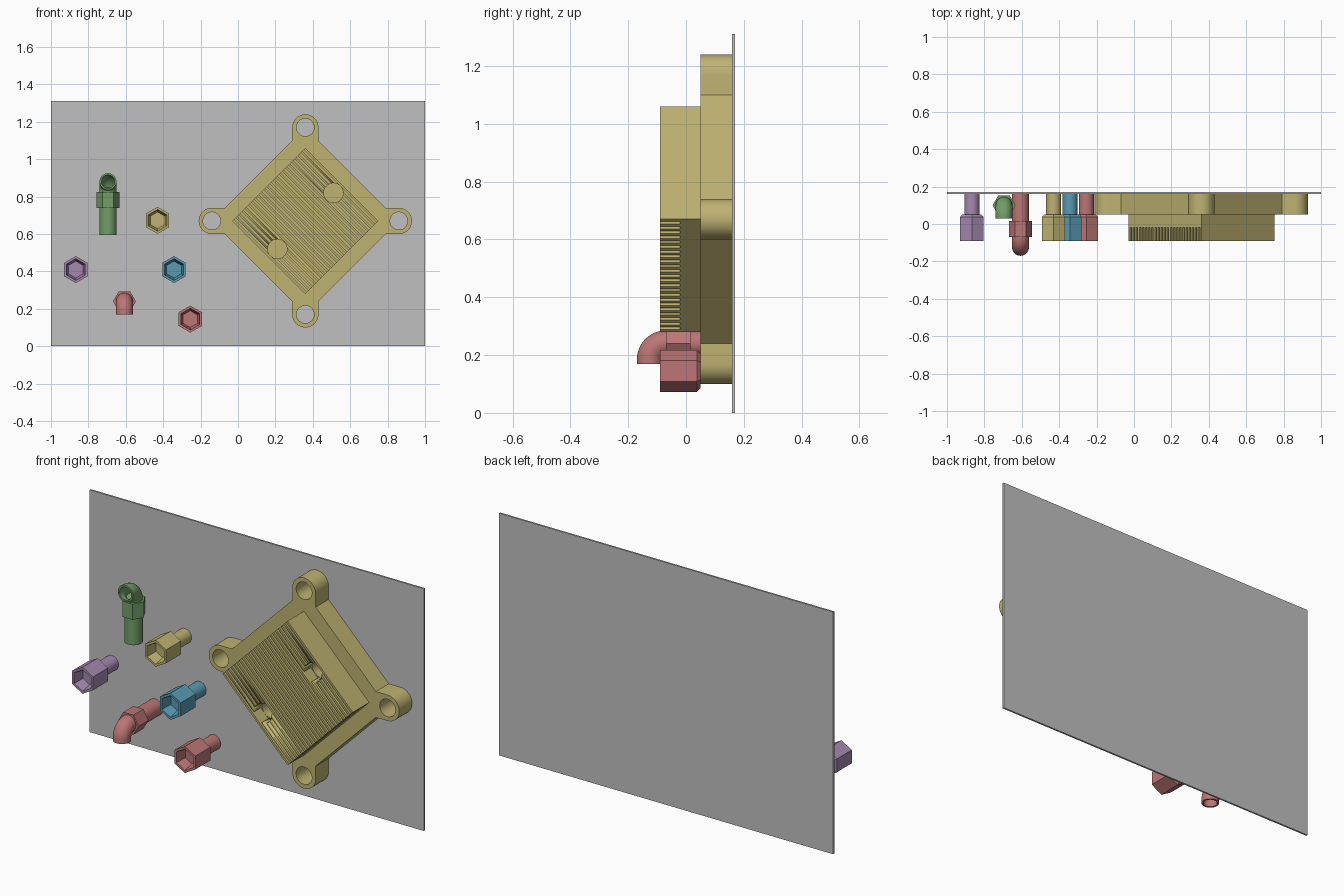
import bpy, bmesh
from math import sin, cos, pi, radians, sqrt
from mathutils import Matrix, Vector

cube = bpy.data.objects.get("Cube")
if cube:
    bpy.data.objects.remove(cube, do_unlink=True)


def material(name, *rgb):
    m = bpy.data.materials.new(name)
    m.use_nodes = True
    m.diffuse_color = (*rgb, 1)
    m.node_tree.nodes["Principled BSDF"].inputs["Base Color"].default_value = (*rgb, 1)
    return m


grey = material("panel grey", .53, .53, .53)
khaki = material("khaki brass", .52, .45, .17)
red = material("dusty red", .50, .18, .18)
green = material("leaf green", .17, .34, .14)
purple = material("soft purple", .38, .25, .43)
blue = material("teal blue", .10, .33, .45)

# Local +z of the wall mounted parts points to the front
FACE_FRONT = Matrix.Rotation(radians(90), 4, 'X')


def finish(name, bm, mat, matrix):
    bmesh.ops.recalc_face_normals(bm, faces=bm.faces)
    mesh = bpy.data.meshes.new(name)
    bm.to_mesh(mesh)
    bm.free()
    mesh.materials.append(mat)
    mesh.shade_smooth()
    mesh.set_sharp_from_angle(angle=radians(30))
    ob = bpy.data.objects.new(name, mesh)
    bpy.context.collection.objects.link(ob)
    ob.matrix_world = matrix
    return ob


def circle(r, n=40, x=0, y=0, start=0, sweep=2 * pi):
    return [Vector((x + r * cos(start + sweep * i / n), y + r * sin(start + sweep * i / n), 0))
            for i in range(n)]


def loft(bm, rings):
    """Closed skin through rings of equal point count, capped at both ends."""
    loops = [[bm.verts.new(p) for p in ring] for ring in rings]
    for a, b in zip(loops, loops[1:]):
        for i in range(len(a)):
            j = (i + 1) % len(a)
            bm.faces.new((a[i], a[j], b[j], b[i]))
    bm.faces.new(loops[0])
    bm.faces.new(loops[-1])


def turned(bm, profile, n, start=0):
    """Prism or cylinder from (radius, height) pairs."""
    loft(bm, [[p + Vector((0, 0, z)) for p in circle(r, n, start=start)] for r, z in profile])


def box(bm, lo, hi):
    lo, hi = Vector(lo), Vector(hi)
    m = Matrix.Translation((lo + hi) / 2) @ Matrix.Diagonal((*(hi - lo), 1))
    bmesh.ops.create_cube(bm, size=1, matrix=m)


def sheet(name, outlines, depth, mat, matrix):
    """Flat plate with holes, filled from a 2D curve."""
    curve = bpy.data.curves.new(name, 'CURVE')
    curve.dimensions, curve.fill_mode, curve.extrude = '2D', 'BOTH', depth / 2
    for pts in outlines:
        s = curve.splines.new('POLY')
        s.points.add(len(pts) - 1)
        for sp, p in zip(s.points, pts):
            sp.co = (p.x, p.y, 0, 1)
        s.use_cyclic_u = True
    temp = bpy.data.objects.new(name + "_curve", curve)
    bpy.context.collection.objects.link(temp)
    bpy.context.view_layer.update()
    mesh = bpy.data.meshes.new_from_object(temp.evaluated_get(bpy.context.evaluated_depsgraph_get()))
    bm = bmesh.new()
    bm.from_mesh(mesh)
    bmesh.ops.remove_doubles(bm, verts=bm.verts, dist=1e-5)
    bpy.data.objects.remove(temp, do_unlink=True)
    bpy.data.curves.remove(curve)
    bpy.data.meshes.remove(mesh)
    return finish(name, bm, mat, matrix)


# Back panel
bm = bmesh.new()
box(bm, (-1, .16, 0), (1, .17, 1.31))
finish("back_panel", bm, grey, Matrix())

# Mounting bracket: diamond with four drilled ears
outline, holes = [], []
for k in range(4):
    turn = Matrix.Rotation(k * pi / 2, 3, 'Z')
    ear = [Vector((.43, -.07, 0))] + circle(.07, 20, .5, 0, -pi / 2, pi)
    ear += [Vector((.5, .07, 0)), Vector((.43, .07, 0))]
    outline += [turn @ p for p in ear]
    holes.append([turn @ p for p in circle(.047, 40, .5)])
sheet("mounting_bracket", [outline] + holes, .11, khaki,
      Matrix.Translation((.36, .105, .67)) @ FACE_FRONT)

# Cooling block base with two ports
half = .39 / sqrt(2)
ports = [-.212, .212]
block = Matrix.Translation((.36, .05, .67)) @ FACE_FRONT @ Matrix.Rotation(pi / 4, 4, 'Z')
square = [Vector((x * half, y * half, 0)) for x, y in ((-1, -1), (1, -1), (1, 1), (-1, 1))]
sheet("block_base", [square] + [circle(.052, 40, x) for x in ports], .07, khaki,
      block @ Matrix.Translation((0, 0, .035)))

# Cooling fins, bored through at the ports
bm = bmesh.new()
count = 24
thick = 2 * half / (2 * count - 1)
for i in range(count):
    x = -half + 2 * thick * i
    box(bm, (x, -half, .07), (x + thick, half, .14))
fins = finish("cooling_fins", bm, khaki, block)
bm = bmesh.new()
for x in ports:
    loft(bm, [[p + Vector((0, 0, z)) for p in circle(.052, 40, x)] for z in (.05, .16)])
cutter = finish("port_cutter", bm, khaki, block)
cutter.hide_render = cutter.hide_viewport = True
bore = fins.modifiers.new("ports", 'BOOLEAN')
bore.operation, bore.object, bore.solver = 'DIFFERENCE', cutter, 'EXACT'


# Straight fittings: socketed hex head on a round stem
def straight_fitting(name, x, z, mat):
    bm = bmesh.new()
    turned(bm, [(.04, 0), (.04, .112)], 32)
    turned(bm, [(.06, .11), (.072, .122), (.072, .25), (.058, .25), (.045, .19)], 6, pi / 2)
    finish(name, bm, mat, Matrix.Translation((x, .16, z)) @ FACE_FRONT)


straight_fitting("purple_fitting", -.867, .41, purple)
straight_fitting("khaki_fitting", -.43, .673, khaki)
straight_fitting("blue_fitting", -.342, .41, blue)
straight_fitting("red_fitting", -.255, .145, red)


# Elbow fittings: stem, hex collar and hollow quarter bend
def elbow_fitting(name, mat, matrix):
    bm = bmesh.new()
    turned(bm, [(.045, 0), (.045, .147)], 40)
    turned(bm, [(.061, .145), (.061, .23)], 6)
    bend, steps = .055, 12

    def ring(r, a, drop=0):
        out = Vector((0, cos(a), sin(a)))
        centre = Vector((0, -bend - drop, .23)) + bend * out
        return [centre + Vector((p.x, 0, 0)) + p.y * out for p in circle(r)]

    angles = [pi / 2 * i / steps for i in range(steps + 1)]
    outer = [ring(.045, a) for a in angles] + [ring(.045, pi / 2, .015)]
    inner = [ring(.035, pi / 2, .015)] + [ring(.035, a) for a in angles[:1:-1]]
    loft(bm, outer + inner)
    finish(name, bm, mat, matrix)


elbow_fitting("red_elbow", red, Matrix.Translation((-.607, .16, .24)) @ FACE_FRONT)
elbow_fitting("green_elbow", green, Matrix.Translation((-.695, .10, .595)))
